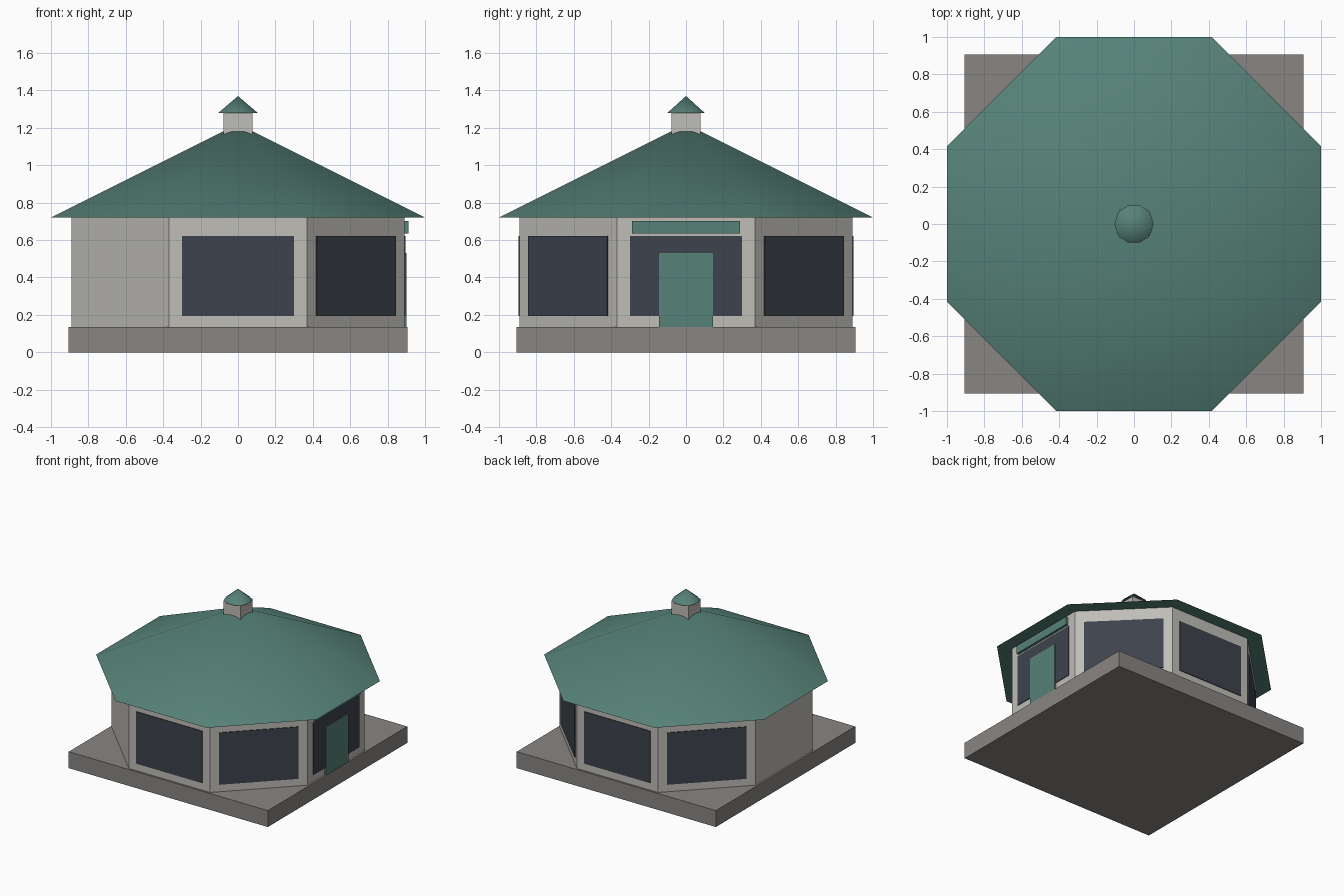
import bpy
import math

if "Cube" in bpy.data.objects:
    bpy.data.objects.remove(bpy.data.objects["Cube"], do_unlink=True)


def material(name, r, g, b):
    m = bpy.data.materials.new(name)
    m.use_nodes = True
    m.diffuse_color = (r, g, b, 1)
    m.node_tree.nodes["Principled BSDF"].inputs["Base Color"].default_value = (r, g, b, 1)
    return m


STONE = material("grey stone", 0.25, 0.235, 0.225)
WALL = material("pale wall", 0.52, 0.51, 0.475)
GREEN = material("muted green", 0.093, 0.223, 0.188)
GLASS = material("dark glass", 0.048, 0.056, 0.074)


def finish(name, mat):
    ob = bpy.context.object
    ob.name = name
    ob.data.materials.append(mat)
    return ob


def box(name, mat, centre, size, angle=0):
    bpy.ops.mesh.primitive_cube_add(size=1, location=centre, rotation=(0, 0, angle))
    ob = finish(name, mat)
    ob.scale = size
    bpy.ops.object.transform_apply(location=False, rotation=False, scale=True)
    return ob


def cone(name, mat, sides, radius, top_radius, z0, z1, turn=0.0, smooth=False):
    bpy.ops.mesh.primitive_cone_add(vertices=sides, radius1=radius, radius2=top_radius,
                                    depth=z1 - z0, location=(0, 0, (z0 + z1) / 2),
                                    rotation=(0, 0, turn))
    ob = finish(name, mat)
    if smooth:
        bpy.ops.object.shade_smooth_by_angle(angle=math.radians(35))
    return ob


def on_wall(name, mat, direction, width, z0, z1, inner, outer):
    """Plate lying against the wall that faces the given direction."""
    a = math.radians(direction)
    mid = (inner + outer) / 2
    return box(name, mat, (mid * math.cos(a), mid * math.sin(a), (z0 + z1) / 2),
               (outer - inner, width, z1 - z0), a)


EIGHTH = math.pi / 8
CORNER = 1 / math.cos(EIGHTH)      # corner radius per unit of flat-to-centre distance
APOTHEM = 0.89

# Plinth and octagonal walls
box("plinth", STONE, (0, 0, 0.0675), (1.81, 1.81, 0.135))
cone("walls", WALL, 8, APOTHEM * CORNER, APOTHEM * CORNER, 0.135, 0.72, EIGHTH)

# Windows on six of the eight walls
for i, direction in enumerate((-90, -45, 0, 45, 90, 135)):
    on_wall(f"window_{i + 1}", GLASS, direction, 0.6, 0.195, 0.622, APOTHEM - 0.003, APOTHEM + 0.006)

# Door and the panel above it
on_wall("door", GREEN, 0, 0.29, 0.135, 0.53, APOTHEM, 0.902)
on_wall("door_header", GREEN, 0, 0.576, 0.635, 0.703, APOTHEM, 0.912)

# Roof, cupola and its cap
cone("roof", GREEN, 8, CORNER, 0, 0.72, 1.22, EIGHTH, True)
box("cupola", WALL, (0, 0, 1.2), (0.155, 0.155, 0.16))
cone("cupola_cap", GREEN, 10, 0.105, 0, 1.28, 1.37, math.pi / 2, True)
